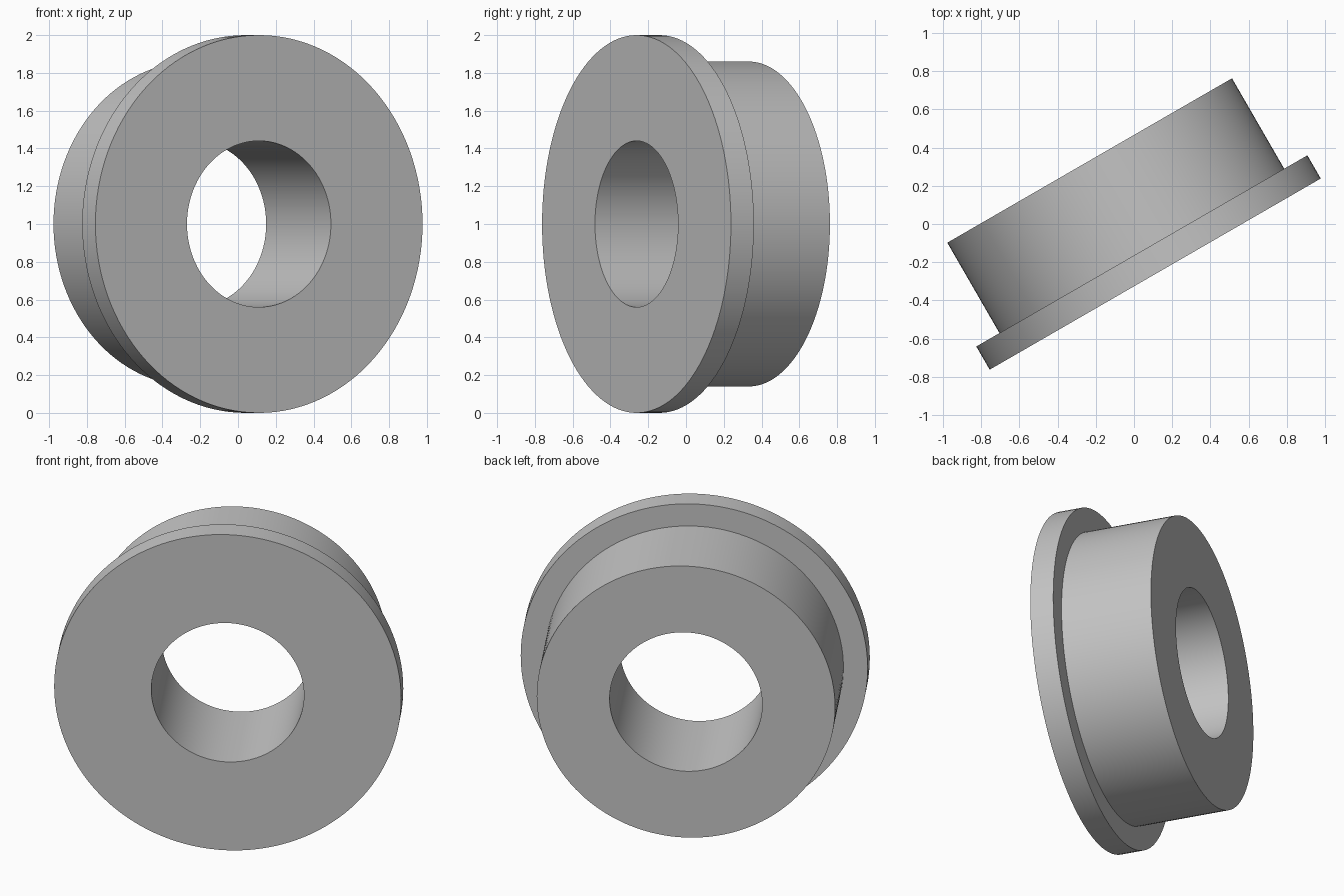
import bpy, bmesh
from math import radians, tau
from mathutils import Matrix, Vector

cube = bpy.data.objects.get("Cube")
if cube:
    bpy.data.objects.remove(cube, do_unlink=True)

FLANGE_R, HUB_R, BORE_R = 1.0, 0.86, 0.44
FLANGE_T, LENGTH = 0.14, 0.686
SEGMENTS = 128

# Plain grey material
grey = bpy.data.materials.new("plain_grey")
grey.use_nodes = True
colour = (0.55, 0.55, 0.55, 1)
grey.diffuse_color = colour
bsdf = next(n for n in grey.node_tree.nodes if n.type == "BSDF_PRINCIPLED")
bsdf.inputs["Base Color"].default_value = colour

# Closed section (radius, distance along axis), revolved into the bushing
section = [(BORE_R, 0), (FLANGE_R, 0), (FLANGE_R, FLANGE_T),
           (HUB_R, FLANGE_T), (HUB_R, LENGTH), (BORE_R, LENGTH)]
bm = bmesh.new()
verts = [bm.verts.new((r, 0, h)) for r, h in section]
edges = [bm.edges.new((v, verts[(i + 1) % len(verts)])) for i, v in enumerate(verts)]
bmesh.ops.spin(bm, geom=verts + edges, cent=(0, 0, 0), axis=(0, 0, 1),
               angle=tau, steps=SEGMENTS, use_merge=True)
bmesh.ops.remove_doubles(bm, verts=bm.verts, dist=1e-4)
bmesh.ops.recalc_face_normals(bm, faces=bm.faces)

# Lay the axis flat, with the flange towards the front, turned by 30 degrees
turn = Matrix.Rotation(radians(30), 4, "Z") @ Matrix.Rotation(radians(-90), 4, "X")
bm.transform(Matrix.Translation(Vector((0.111, -0.262, FLANGE_R))) @ turn)

mesh = bpy.data.meshes.new("flanged_bushing")
bm.to_mesh(mesh)
bm.free()
mesh.materials.append(grey)
bushing = bpy.data.objects.new("flanged_bushing", mesh)
bpy.context.collection.objects.link(bushing)

# Smooth round walls, crisp rims
bpy.ops.object.select_all(action="DESELECT")
bushing.select_set(True)
bpy.context.view_layer.objects.active = bushing
bpy.ops.object.shade_smooth_by_angle(angle=radians(30))
